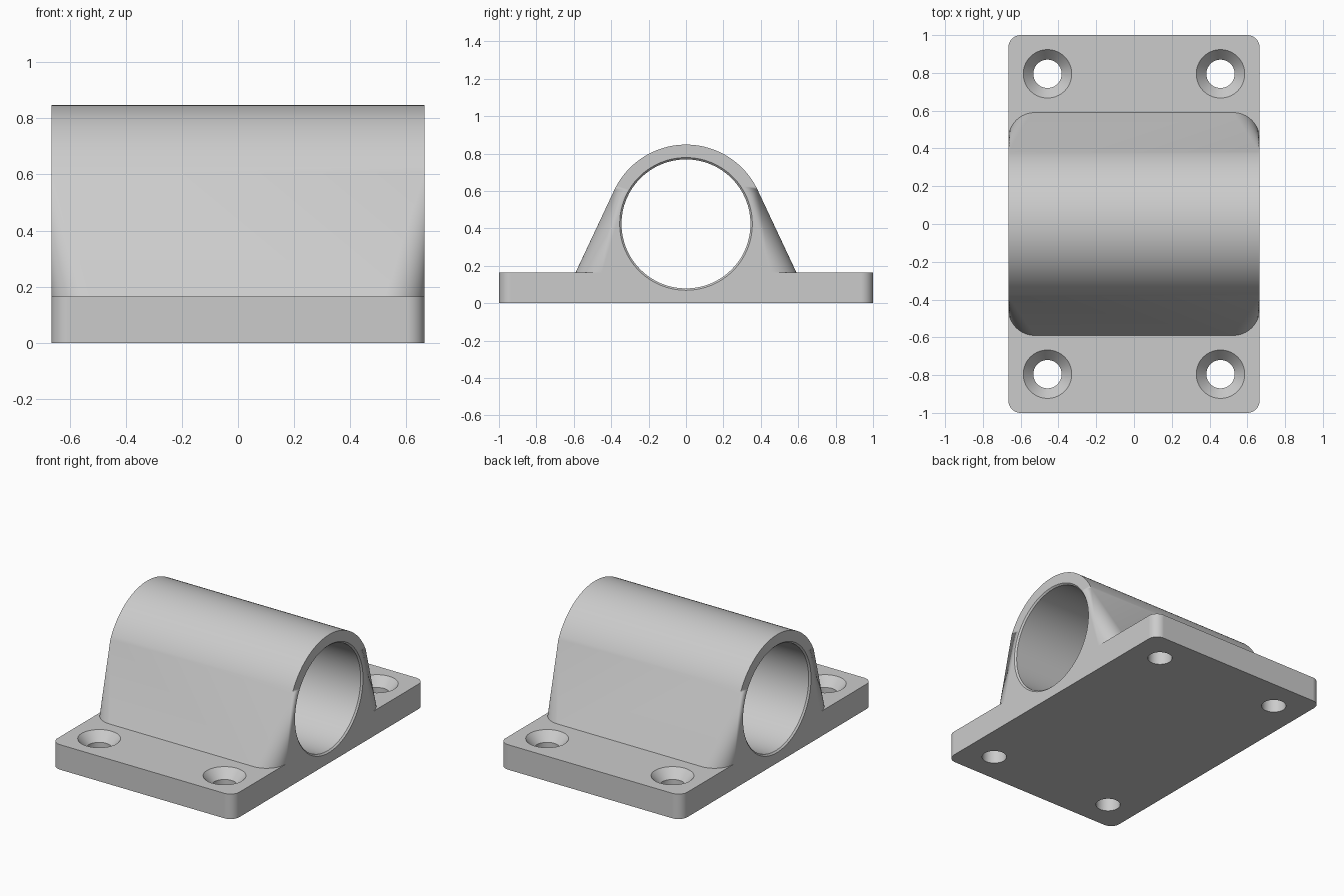
import bpy, bmesh
from math import sin, cos, pi, radians

cube = bpy.data.objects.get("Cube")
if cube:
    bpy.data.objects.remove(cube)

grey = bpy.data.materials.new("light grey plastic")
grey.use_nodes = True
COLOUR = (0.6, 0.6, 0.6, 1)
grey.diffuse_color = COLOUR
grey.node_tree.nodes["Principled BSDF"].inputs["Base Color"].default_value = COLOUR

HALF_X, BASE_TOP = 0.665, 0.165
AXIS_Z, TUBE_R = 0.424, 0.424


def ring(hx, hy, r, z, n=16):
    """Rounded rectangle outline; a circle when hx = hy = r."""
    pts = []
    for q, (sx, sy) in enumerate(((1, 1), (-1, 1), (-1, -1), (1, -1))):
        for i in range(n + 1):
            a = (q + i / n) * pi / 2
            pts.append((sx * (hx - r) + r * cos(a), sy * (hy - r) + r * sin(a), z))
    return pts


def loft(name, sections):
    """Solid skinned through (hx, hy, corner radius, z) sections."""
    bm = bmesh.new()
    rings = [[bm.verts.new(p) for p in ring(*s)] for s in sections]
    for lo, hi in zip(rings, rings[1:]):
        for i in range(len(lo)):
            j = (i + 1) % len(lo)
            bm.faces.new((lo[i], lo[j], hi[j], hi[i]))
    bm.faces.new(rings[0][::-1])
    bm.faces.new(rings[-1])
    bmesh.ops.remove_doubles(bm, verts=bm.verts, dist=1e-5)
    bmesh.ops.recalc_face_normals(bm, faces=bm.faces)
    mesh = bpy.data.meshes.new(name)
    bm.to_mesh(mesh)
    bm.free()
    mesh.materials.append(grey)
    obj = bpy.data.objects.new(name, mesh)
    bpy.context.collection.objects.link(obj)
    return obj


def boolean(target, tool, operation):
    mod = target.modifiers.new(tool.name, "BOOLEAN")
    mod.operation, mod.solver, mod.object = operation, "EXACT", tool
    bpy.context.view_layer.objects.active = target
    bpy.ops.object.modifier_apply(modifier=mod.name)
    bpy.data.objects.remove(tool)


# Mounting plate with rounded corners
bracket = loft("tube_bracket", [(HALF_X, 1, 0.065, 0), (HALF_X, 1, 0.065, BASE_TOP)])

# Housing: sloped flanks whose corner rounding fades out, then the round crown
tangent = radians(25.6)
top_y, top_z = TUBE_R * cos(tangent), AXIS_Z + TUBE_R * sin(tangent)
sections = []
for z in (0.1, BASE_TOP):
    t = (top_z - z) / (top_z - BASE_TOP)
    sections.append((HALF_X, top_y + (0.59 - top_y) * t, 0.14 * t, z))
STEPS = 20
for i in range(STEPS + 1):
    a = tangent + (pi / 2 - tangent) * i / STEPS
    sections.append((HALF_X, TUBE_R * cos(a), 0, AXIS_Z + TUBE_R * sin(a)))
boolean(bracket, loft("housing", sections), "UNION")

# Bore with a small chamfer at both ends
profile = ((0.365, -0.675), (0.345, -0.655), (0.345, 0.655), (0.365, 0.675))
bore = loft("bore_cutter", [(r, r, r, z) for r, z in profile])
bore.rotation_euler.y = pi / 2
bore.location.z = AXIS_Z
boolean(bracket, bore, "DIFFERENCE")

# Four countersunk screw holes
profile = ((0.075, -0.05), (0.075, 0.105), (0.146, 0.185))
for sx in (-1, 1):
    for sy in (-1, 1):
        hole = loft("screw_hole_cutter", [(r, r, r, z) for r, z in profile])
        hole.location = (sx * 0.458, sy * 0.795, 0)
        boolean(bracket, hole, "DIFFERENCE")

# Smooth curved walls, crisp edges, flat ends
bpy.ops.object.select_all(action="DESELECT")
bracket.select_set(True)
bpy.context.view_layer.objects.active = bracket
bpy.ops.object.shade_smooth_by_angle(angle=radians(25))
weighted = bracket.modifiers.new("weighted normals", "WEIGHTED_NORMAL")
weighted.keep_sharp = True
